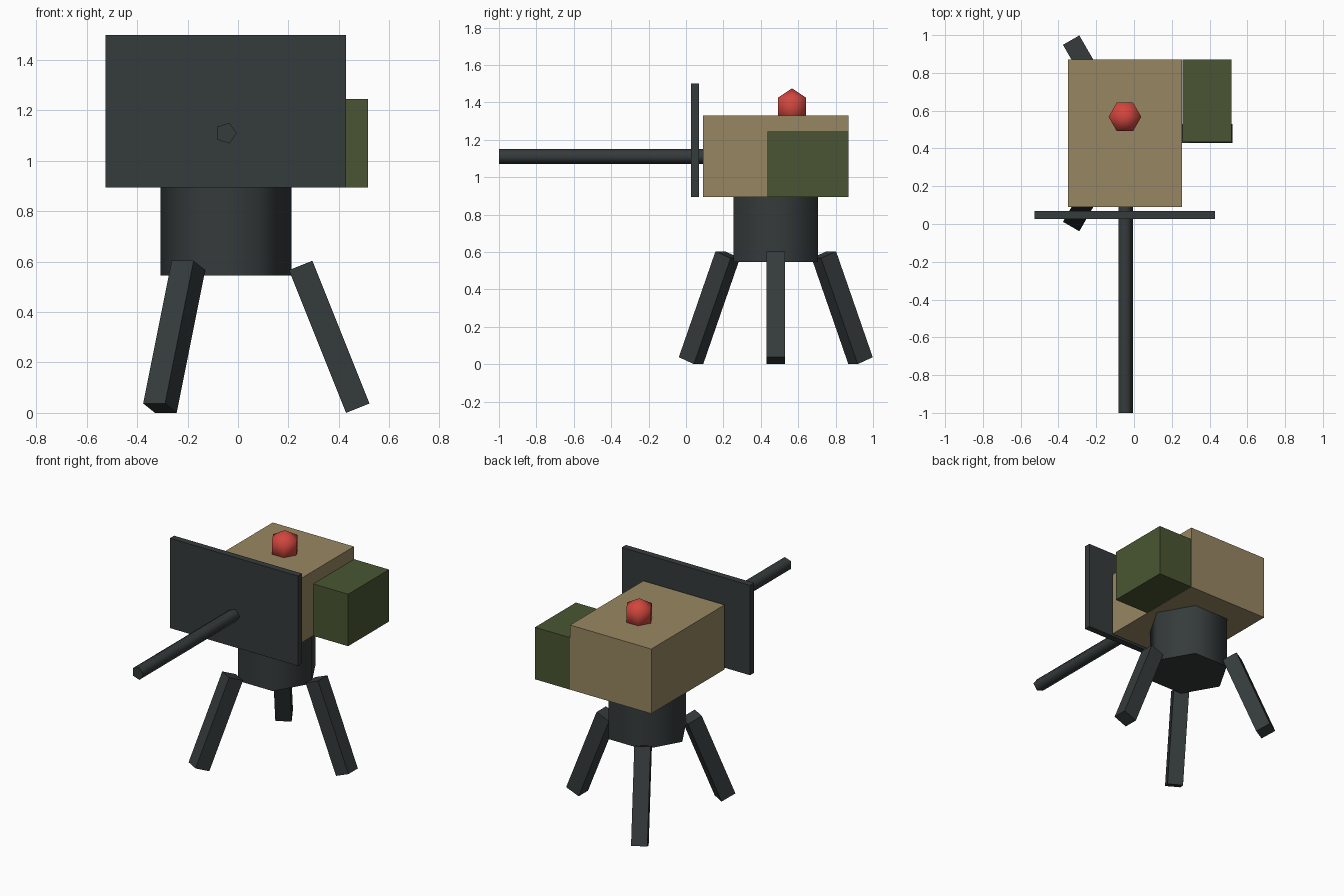
import bpy
import bmesh
from math import radians, cos, sin
from mathutils import Matrix, Vector

if "Cube" in bpy.data.objects:
    bpy.data.objects.remove(bpy.data.objects["Cube"])


def material(name, srgb):
    color = [(c / 255) ** 2.2 for c in srgb] + [1]
    mat = bpy.data.materials.new(name)
    mat.use_nodes = True
    mat.diffuse_color = color
    mat.node_tree.nodes["Principled BSDF"].inputs["Base Color"].default_value = color
    return mat


gunmetal = material("dark gunmetal", (56, 61, 61))
tan = material("desert tan", (150, 134, 98))
olive = material("olive green", (75, 86, 53))
red = material("signal red", (208, 72, 64))


def finish(name, bm, mat, location, rotation=(0, 0, 0)):
    bmesh.ops.recalc_face_normals(bm, faces=bm.faces)
    mesh = bpy.data.meshes.new(name)
    bm.to_mesh(mesh)
    bm.free()
    mesh.materials.append(mat)
    obj = bpy.data.objects.new(name, mesh)
    obj.location = location
    obj.rotation_euler = rotation
    bpy.context.collection.objects.link(obj)
    return obj


def box(name, size, mat, location, rotation=(0, 0, 0)):
    bm = bmesh.new()
    bmesh.ops.create_cube(bm, size=1, matrix=Matrix.Diagonal((*size, 1)))
    return finish(name, bm, mat, location, rotation)


def lathe(name, profile, sides, mat, location, rotation=(0, 0, 0)):
    """Spin (radius, z) points round z; end caps stay flat, the rest is smooth."""
    bm = bmesh.new()
    verts = [bm.verts.new((r, 0, z)) for r, z in profile]
    edges = [bm.edges.new(pair) for pair in zip(verts, verts[1:])]
    bmesh.ops.spin(bm, geom=verts + edges, cent=(0, 0, 0), axis=(0, 0, 1),
                   angle=radians(360), steps=sides)
    bmesh.ops.remove_doubles(bm, verts=bm.verts, dist=0.0005)
    bm.normal_update()
    for face in bm.faces:
        face.smooth = abs(face.normal.z) < 0.9
    return finish(name, bm, mat, location, rotation)


def rod(radius, length):
    return [(0, 0), (radius, 0), (radius, length), (0, length)]


axis_x, axis_y = -0.048, 0.48

# Tripod legs, splayed outwards
tilt = radians(21.8)
for name, degrees in (("left", 0), ("rear_right", 120), ("front_right", 240)):
    a = radians(degrees)
    box(name + "_leg", (0.1, 0.1, 0.61), gunmetal,
        (axis_x + 0.41 * cos(a), axis_y + 0.41 * sin(a), 0.302), (0, -tilt, a))

# Six-sided pedestal
lathe("pedestal", rod(0.26, 0.35), 6, gunmetal, (axis_x, axis_y, 0.545))

# Housing with ammunition box on its left
box("housing", (0.605, 0.78, 0.435), tan, (axis_x, axis_y, 1.1125))
box("ammunition_box", (0.26, 0.435, 0.35), olive, (0.386, 0.6525, 1.07))

# Shield and five-sided barrel
box("shield", (0.955, 0.044, 0.605), gunmetal, (axis_x, 0.048, 1.1975))
lathe("barrel", rod(0.043, 1.1), 5, gunmetal, (axis_x, 0.1, 1.11), (radians(90), 0, 0))

# Faceted warning lamp
lamp = [(0.1 * sin(radians(d)), 0.1 * cos(radians(d))) for d in (0, 60, 120, 180)]
lathe("lamp", lamp, 6, red, (axis_x, 0.567, 1.375))
